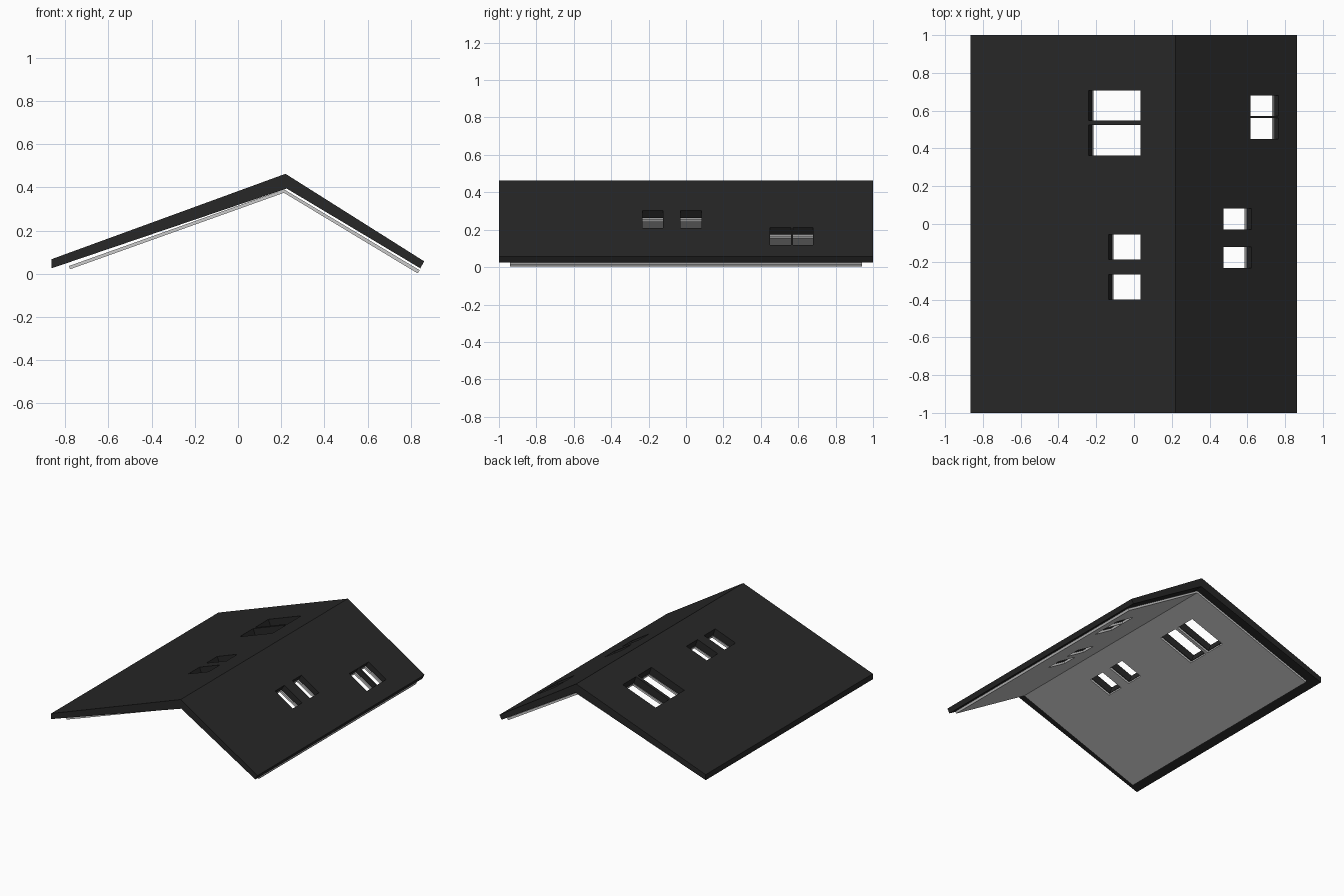
import bpy, bmesh
from mathutils import Vector

if "Cube" in bpy.data.objects:
    bpy.data.objects.remove(bpy.data.objects["Cube"])

RIDGE = Vector((0.22, 0.463))
EAVE_L = Vector((-0.865, 0.067))
EAVE_R = Vector((0.862, 0.058))


def prism(bm, profile, y0, y1):
    """Extrude an x-z outline from y0 to y1."""
    face = bm.faces.new([bm.verts.new((x, y0, z)) for x, z in profile])
    ext = bmesh.ops.extrude_face_region(bm, geom=[face])
    verts = [v for v in ext["geom"] if isinstance(v, bmesh.types.BMVert)]
    bmesh.ops.translate(bm, verts=verts, vec=(0, y1 - y0, 0))


def finish(bm, name):
    bmesh.ops.recalc_face_normals(bm, faces=bm.faces)
    mesh = bpy.data.meshes.new(name)
    bm.to_mesh(mesh)
    bm.free()
    ob = bpy.data.objects.new(name, mesh)
    bpy.context.collection.objects.link(ob)
    return ob


def slab(name, profile, half):
    bm = bmesh.new()
    prism(bm, profile, -half, half)
    return finish(bm, name)


# Outer roof: thick at the ridge, thinner at the eaves
roof = slab("roof_shell", [EAVE_L, RIDGE, EAVE_R, (0.845, 0.025),
                           (0.225, 0.395), (-0.865, 0.025)], 1.0)
dark = bpy.data.materials.new("dark_roofing")
dark.diffuse_color = (0.02, 0.02, 0.02, 1)
dark.use_nodes = True
dark.node_tree.nodes["Principled BSDF"].inputs["Base Color"].default_value = dark.diffuse_color
roof.data.materials.append(dark)

# Thin inner lining below it
lining = slab("ceiling_lining", [(-0.783, 0.036), (0.213, 0.391), (0.842, 0.016),
                                 (0.832, 0.002), (0.213, 0.375), (-0.778, 0.021)], 0.94)

# Skylight openings, cut square to each slope: slope eave, x range, y ranges
openings = [
    (EAVE_L, -0.24, 0.035, [(0.363, 0.524), (0.548, 0.707)]),
    (EAVE_L, -0.135, 0.035, [(-0.40, -0.267), (-0.188, -0.055)]),
    (EAVE_R, 0.617, 0.765, [(0.45, 0.561), (0.572, 0.68)]),
    (EAVE_R, 0.474, 0.622, [(-0.233, -0.122), (-0.029, 0.082)]),
]
bm = bmesh.new()
for eave, x0, x1, spans in openings:
    d = eave - RIDGE
    p, q = (RIDGE + d * ((x - RIDGE.x) / d.x) for x in (x0, x1))
    n = Vector((-d.y, d.x)).normalized() * (0.15 if d.x > 0 else -0.15)
    for y0, y1 in spans:
        prism(bm, [p + n, q + n, q - n, p - n], y0, y1)
cutter = finish(bm, "skylight_cutter")
cutter.hide_render = True

for ob in (roof, lining):
    mod = ob.modifiers.new("skylights", "BOOLEAN")
    mod.operation = "DIFFERENCE"
    mod.solver = "EXACT"
    mod.object = cutter
    bpy.context.view_layer.objects.active = ob
    bpy.ops.object.modifier_apply(modifier=mod.name)
bpy.data.objects.remove(cutter)
